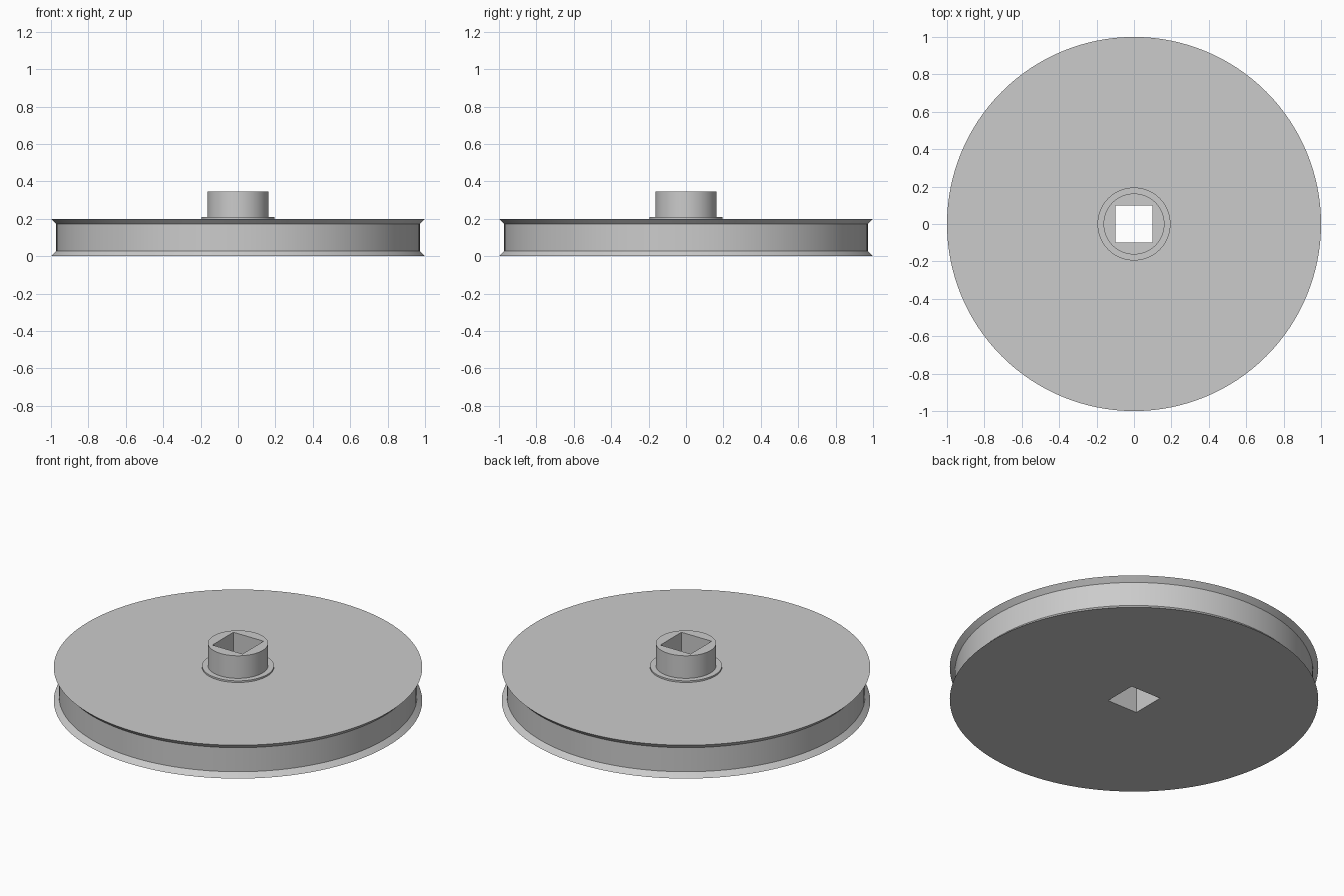
import bpy
import bmesh
import math

SEGMENTS = 128      # multiple of 8, so the square bore gets exact corners
BORE = 0.1          # half width of the square bore
WHEEL_R, GROOVE_R, COLLAR_R, HUB_R = 1.0, 0.972, 0.195, 0.163
WHEEL_TOP, COLLAR_TOP, HUB_TOP = 0.2, 0.21, 0.345
LIP = WHEEL_R - GROOVE_R

cube = bpy.data.objects.get("Cube")
if cube:
    bpy.data.objects.remove(cube, do_unlink=True)

grey = bpy.data.materials.new("light_grey")
grey.use_nodes = True
colour = (0.6, 0.6, 0.6, 1)
grey.diffuse_color = colour
grey.node_tree.nodes["Principled BSDF"].inputs["Base Color"].default_value = colour


def ring(bm, radius, z):
    """Ring of vertices; a radius of None follows the square bore."""
    verts = []
    for i in range(SEGMENTS):
        a = 2 * math.pi * i / SEGMENTS
        c, s = math.cos(a), math.sin(a)
        r = radius or BORE / max(abs(c), abs(s))
        verts.append(bm.verts.new((r * c, r * s, z)))
    return verts


# Closed section: underside, grooved rim, top, collar, hub, square bore
profile = [
    (None, 0), (WHEEL_R, 0),
    (GROOVE_R, LIP), (GROOVE_R, WHEEL_TOP - LIP),
    (WHEEL_R, WHEEL_TOP), (COLLAR_R, WHEEL_TOP),
    (COLLAR_R, COLLAR_TOP), (HUB_R, COLLAR_TOP),
    (HUB_R, HUB_TOP), (None, HUB_TOP),
]

bm = bmesh.new()
rings = [ring(bm, r, z) for r, z in profile]
for lower, upper in zip(rings, rings[1:] + rings[:1]):
    for i in range(SEGMENTS):
        j = (i + 1) % SEGMENTS
        bm.faces.new((lower[i], lower[j], upper[j], upper[i]))
bmesh.ops.recalc_face_normals(bm, faces=bm.faces)

mesh = bpy.data.meshes.new("grooved_wheel_with_hub")
bm.to_mesh(mesh)
bm.free()
mesh.materials.append(grey)
wheel = bpy.data.objects.new("grooved_wheel_with_hub", mesh)
bpy.context.collection.objects.link(wheel)

# Smooth round walls, crisp edges
bpy.ops.object.select_all(action='DESELECT')
wheel.select_set(True)
bpy.context.view_layer.objects.active = wheel
bpy.ops.object.shade_smooth_by_angle(angle=math.radians(30))
